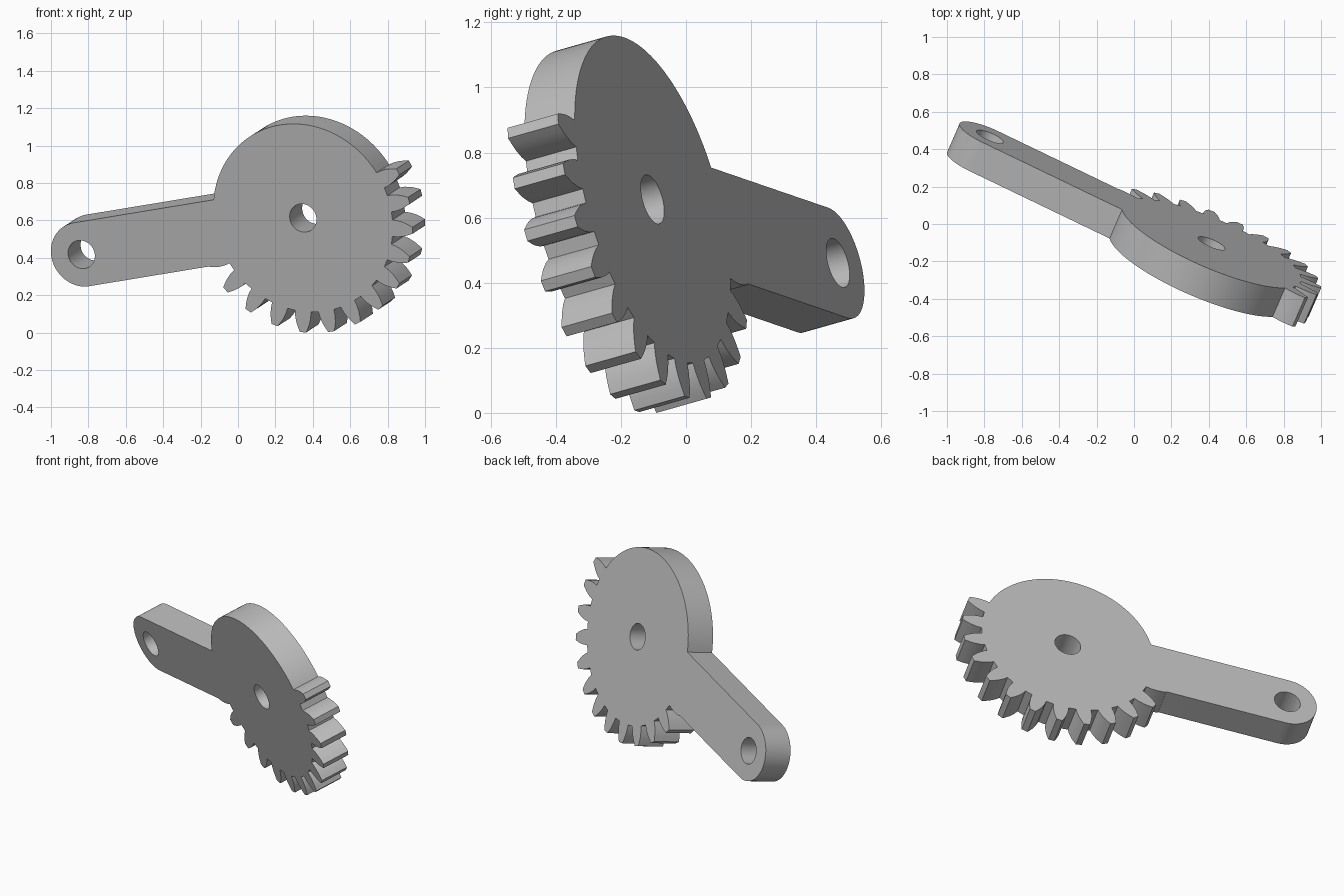
import bpy
import bmesh
from math import sin, cos, asin, pi, radians
from mathutils import Vector, Matrix

cube = bpy.data.objects.get("Cube")
if cube:
    bpy.data.objects.remove(cube, do_unlink=True)

ROOT = 0.52        # disc and tooth root radius
ARM = 1.329        # distance between the two bores
HALF = 0.177       # half width of the arm
BORE = 0.078
THICK = 0.174
PITCH = 15         # degrees between teeth
# tooth flank: radius, half width
FLANK = [(ROOT, 0.046), (0.55, 0.045), (0.585, 0.038), (0.61, 0.029), (0.635, 0.018)]


def arc(cx, radius, start, end, steps):
    """Points along an arc centred on (cx, 0), angles in radians."""
    angles = [start + (end - start) * i / steps for i in range(steps + 1)]
    return [(cx + radius * cos(a), radius * sin(a)) for a in angles]


def flank(degrees, side):
    """One side of a tooth, from root to tip."""
    a = radians(degrees)
    return [(r * cos(a + side * w / r), r * sin(a + side * w / r)) for r, w in FLANK]


# Outline: smooth disc edge, arm with rounded end, then the toothed sector
joint = asin(HALF / ROOT)
outline = arc(0, ROOT, radians(PITCH) + 0.046 / ROOT, pi - joint, 56)[1:]
outline += arc(-ARM, HALF, pi / 2, 3 * pi / 2, 32)
outline += [(-0.61, -HALF)] + flank(180 + PITCH, 1)[::-1]   # tooth half buried in the arm
for k in range(12):
    angle = 210 + k * PITCH
    outline += flank(angle, -1) + flank(angle, 1)[::-1]

# Filled flat curve with two bores, extruded to a plate
curve = bpy.data.curves.new("sector_gear_arm", 'CURVE')
curve.dimensions = '2D'
curve.fill_mode = 'BOTH'
curve.extrude = THICK / 2
bores = [arc(cx, BORE, 0, 2 * pi, 40)[:-1] for cx in (0, -ARM)]
for loop in [outline] + bores:
    spline = curve.splines.new('POLY')
    spline.points.add(len(loop) - 1)
    for point, (x, y) in zip(spline.points, loop):
        point.co = (x, y, 0, 1)
    spline.use_cyclic_u = True

gear = bpy.data.objects.new("sector_gear_arm", curve)
bpy.context.collection.objects.link(gear)
bpy.ops.object.select_all(action='DESELECT')
gear.select_set(True)
bpy.context.view_layer.objects.active = gear
bpy.ops.object.convert(target='MESH')
gear = bpy.context.view_layer.objects.active

# Tilt the plate into its resting pose
along = Vector((0.892, -0.429, 0.147)).normalized()
face = Vector((-0.386, -0.890, -0.252))
up = face.cross(along).normalized()
face = along.cross(up)
pose = Matrix((along, up, face)).transposed().to_4x4()
pose.translation = (0.378, -0.182, 0.637)

bm = bmesh.new()
bm.from_mesh(gear.data)
bmesh.ops.remove_doubles(bm, verts=bm.verts, dist=0.0001)
bmesh.ops.recalc_face_normals(bm, faces=bm.faces)
bm.transform(pose)
# Centre on the origin and stand on the ground
xs, ys, zs = zip(*[v.co for v in bm.verts])
shift = Vector((-(min(xs) + max(xs)) / 2, -(min(ys) + max(ys)) / 2, -min(zs)))
bmesh.ops.translate(bm, verts=bm.verts, vec=shift)
bm.to_mesh(gear.data)
bm.free()

# Grey metal
grey = bpy.data.materials.new("plain_grey")
grey.use_nodes = True
colour = (0.5, 0.5, 0.5, 1)
grey.diffuse_color = colour
grey.node_tree.nodes["Principled BSDF"].inputs["Base Color"].default_value = colour
gear.data.materials.clear()
gear.data.materials.append(grey)
bpy.ops.object.shade_smooth_by_angle(angle=radians(25))
